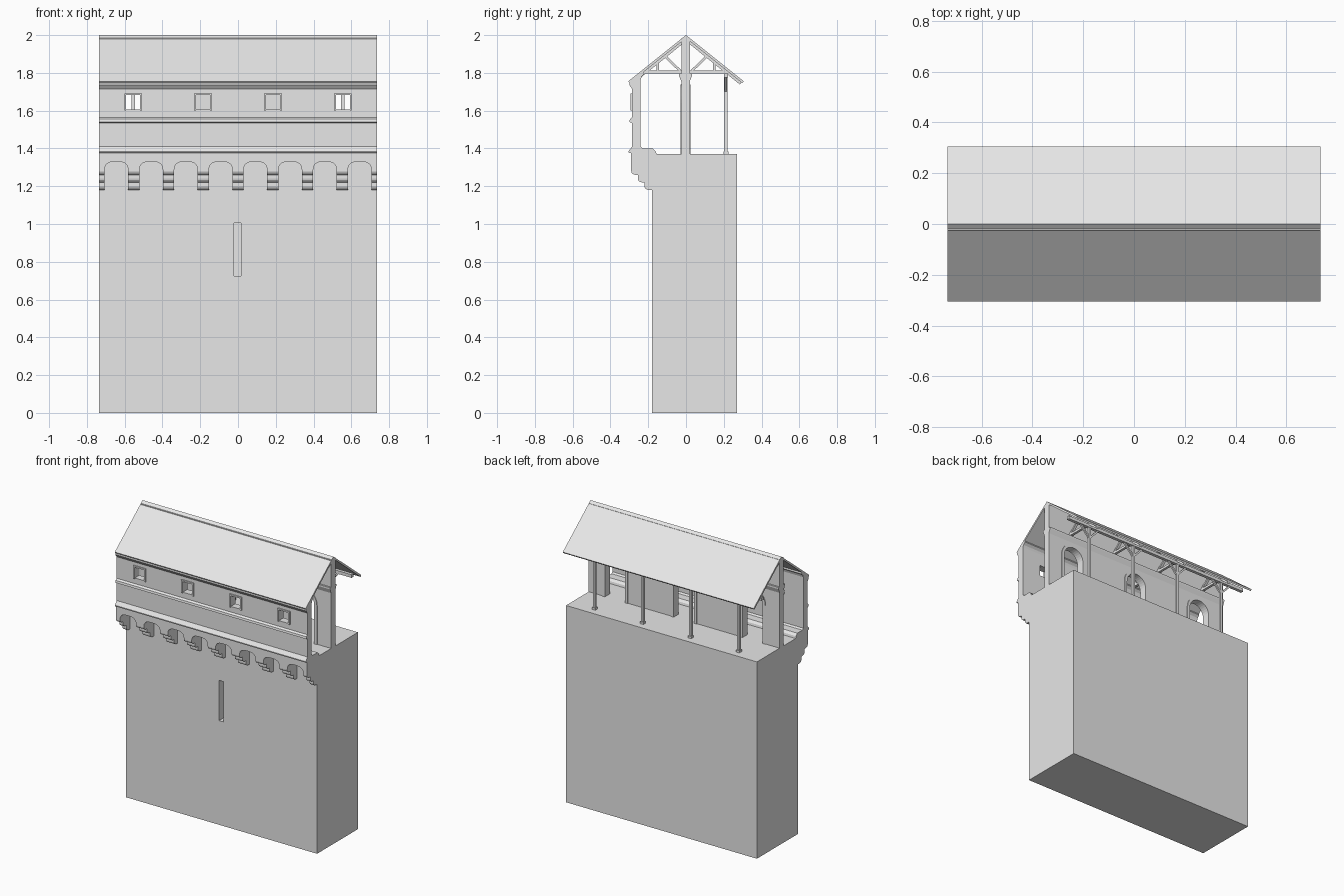
import bpy, bmesh
from math import sin, cos, pi
from mathutils import Vector

cube = bpy.data.objects.get("Cube")
if cube:
    bpy.data.objects.remove(cube, do_unlink=True)

stone = bpy.data.materials.new("grey_stone")
stone.use_nodes = True
GREY = (0.8, 0.8, 0.8, 1)
stone.diffuse_color = GREY
stone.node_tree.nodes["Principled BSDF"].inputs["Base Color"].default_value = GREY

HALF = 0.735                       # half length of the building
BAYS = (-0.555, -0.185, 0.185, 0.555)
DOORS = (-0.53, 0, 0.53)


def prism(name, outline, a, b, axis="x"):
    """Extrude an outline, (y, z) along x or (x, z) along y, from a to b."""
    bm = bmesh.new()
    place = (lambda p: (a, *p)) if axis == "x" else (lambda p: (p[0], a, p[1]))
    face = bm.faces.new([bm.verts.new(place(p)) for p in outline])
    ext = bmesh.ops.extrude_face_region(bm, geom=[face])
    moved = [v for v in ext["geom"] if isinstance(v, bmesh.types.BMVert)]
    shift = (b - a, 0, 0) if axis == "x" else (0, b - a, 0)
    bmesh.ops.translate(bm, vec=shift, verts=moved)
    bmesh.ops.recalc_face_normals(bm, faces=bm.faces)
    mesh = bpy.data.meshes.new(name)
    bm.to_mesh(mesh)
    bm.free()
    mesh.materials.append(stone)
    obj = bpy.data.objects.new(name, mesh)
    bpy.context.collection.objects.link(obj)
    return obj


def box(name, x0, x1, y0, y1, z0, z1):
    return prism(name, [(y0, z0), (y1, z0), (y1, z1), (y0, z1)], x0, x1)


def bar(name, p, q, width, a, b, axis="x"):
    """Straight timber from p to q in the plane of the outline."""
    p, q = Vector(p), Vector(q)
    side = (q - p).normalized().orthogonal() * width / 2
    return prism(name, [p - side, q - side, q + side, p + side], a, b, axis)


def cut(obj, cutters):
    for cutter in cutters:
        mod = obj.modifiers.new("opening", "BOOLEAN")
        mod.operation = "DIFFERENCE"
        mod.solver = "EXACT"
        mod.object = cutter
    bpy.context.view_layer.update()
    graph = bpy.context.evaluated_depsgraph_get()
    mesh = bpy.data.meshes.new_from_object(obj.evaluated_get(graph))
    obj.modifiers.clear()
    obj.data = mesh
    for cutter in cutters:
        bpy.data.objects.remove(cutter, do_unlink=True)


def arch(cx, half, base, spring, rise, power=1.0, steps=16):
    """Arched outline from the left foot over the crown to the right foot."""
    pts = [(cx - half, base)] if base < spring else []
    for i in range(steps + 1):
        t = pi - pi * i / steps
        c, s = cos(t), max(sin(t), 0)
        x = abs(c) ** power * (1 if c > 0 else -1)
        pts.append((cx + half * x, spring + rise * s ** power))
    return pts + ([(cx + half, base)] if base < spring else [])


# Wall block with an arrow slit
block = box("wall_block", -HALF, HALF, -0.18, 0.27, 0, 1.37)
cut(block, [box("slit_cutter", -0.02, 0.016, -0.3, -0.12, 0.725, 1.005)])

# Stepped corbels
profile = [(-0.17, 1.18)]
for out, z in ((-0.22, 1.18), (-0.255, 1.22), (-0.29, 1.26)):
    for i in range(5):
        t = pi / 2 * i / 4
        profile.append((out + 0.025 * (1 - sin(t)), z + 0.02 * (1 - cos(t))))
    profile.append((out, z + 0.04))
profile.append((-0.17, 1.30))
PITCH = 0.184
for k in range(-4, 5):
    x = k * PITCH
    prism("corbel", profile, max(x - 0.03, -HALF), min(x + 0.03, HALF))

# Arched band carried by the corbels
outline = [(-HALF, 1.28)]
for k in range(-4, 4):
    outline += arch((k + 0.5) * PITCH, PITCH / 2 - 0.03, 1.28, 1.28, 0.05, 0.7)
outline += [(HALF, 1.28), (HALF, 1.376), (-HALF, 1.376)]
prism("arched_band", outline, -0.29, -0.175, "y")

# Gallery front wall with mouldings and window openings
wall = prism("gallery_wall", [
    (-0.29, 1.375), (-0.305, 1.378), (-0.305, 1.385), (-0.285, 1.41),
    (-0.285, 1.535), (-0.3, 1.54), (-0.297, 1.555), (-0.285, 1.565),
    (-0.285, 1.715), (-0.3, 1.735), (-0.3, 1.75), (-0.225, 1.81),
    (-0.22, 1.795), (-0.235, 1.78), (-0.24, 1.765), (-0.24, 1.41),
    (-0.23, 1.4), (-0.175, 1.4), (-0.16, 1.385), (-0.155, 1.365)], -HALF, HALF)
cut(wall, [box("window_cutter", x - 0.037, x + 0.037, -0.35, -0.2, 1.607, 1.682)
           for x in BAYS])

# Window surrounds
for x in BAYS:
    for s in (-1, 1):
        inner, outer = sorted((x + s * 0.037, x + s * 0.047))
        box("window_jamb", inner, outer, -0.293, -0.28, 1.6, 1.69)
    box("window_lintel", x - 0.047, x + 0.047, -0.293, -0.28, 1.682, 1.692)
    box("window_sill", x - 0.037, x + 0.037, -0.29, -0.28, 1.6, 1.607)

# Middle wall with arched doorways
outline = [(-HALF, 1.365)]
for x in DOORS:
    outline += arch(x, 0.082, 1.365, 1.64, 0.082)
outline += [(HALF, 1.365), (HALF, 1.985), (-HALF, 1.985)]
prism("middle_wall", outline, -0.025, 0.02, "y")
for x in DOORS:
    ring = arch(x, 0.098, 1.365, 1.64, 0.098)
    ring += reversed(arch(x, 0.078, 1.365, 1.64, 0.078))
    prism("door_surround", ring, -0.03, 0.025, "y")
prism("wall_cornice", [(-0.025, 1.755), (0.02, 1.755), (0.032, 1.785),
                       (0.032, 1.797), (-0.037, 1.797), (-0.037, 1.785)], -HALF, HALF)

# Gabled roof
prism("roof", [(-0.306, 1.755), (0, 2), (0.306, 1.755), (0.298, 1.745),
               (0, 1.984), (-0.298, 1.745)], -HALF, HALF)

# Rear eave beam
box("eave_beam", -HALF, HALF, 0.2, 0.222, 1.775, 1.797)

# Posts, braces and roof trusses, one set per bay
for x in BAYS:
    a, b = x - 0.009, x + 0.009
    box("rear_post", a, b, 0.202, 0.22, 1.365, 1.78)
    box("post_foot", a - 0.004, b + 0.004, 0.198, 0.224, 1.365, 1.385)
    for s in (-1, 1):
        bar("post_brace", (x, 1.7), (x + s * 0.075, 1.78), 0.012, 0.205, 0.217, "y")
        bar("tie_beam", (0, 1.805), (s * 0.228, 1.805), 0.016, a, b)
        bar("rafter", (0, 1.978), (s * 0.29, 1.745), 0.016, a, b)
        bar("strut", (s * 0.15, 1.8), (s * 0.15, 1.865), 0.013, a, b)
        bar("truss_brace", (s * 0.03, 1.81), (s * 0.115, 1.893), 0.013, a, b)
